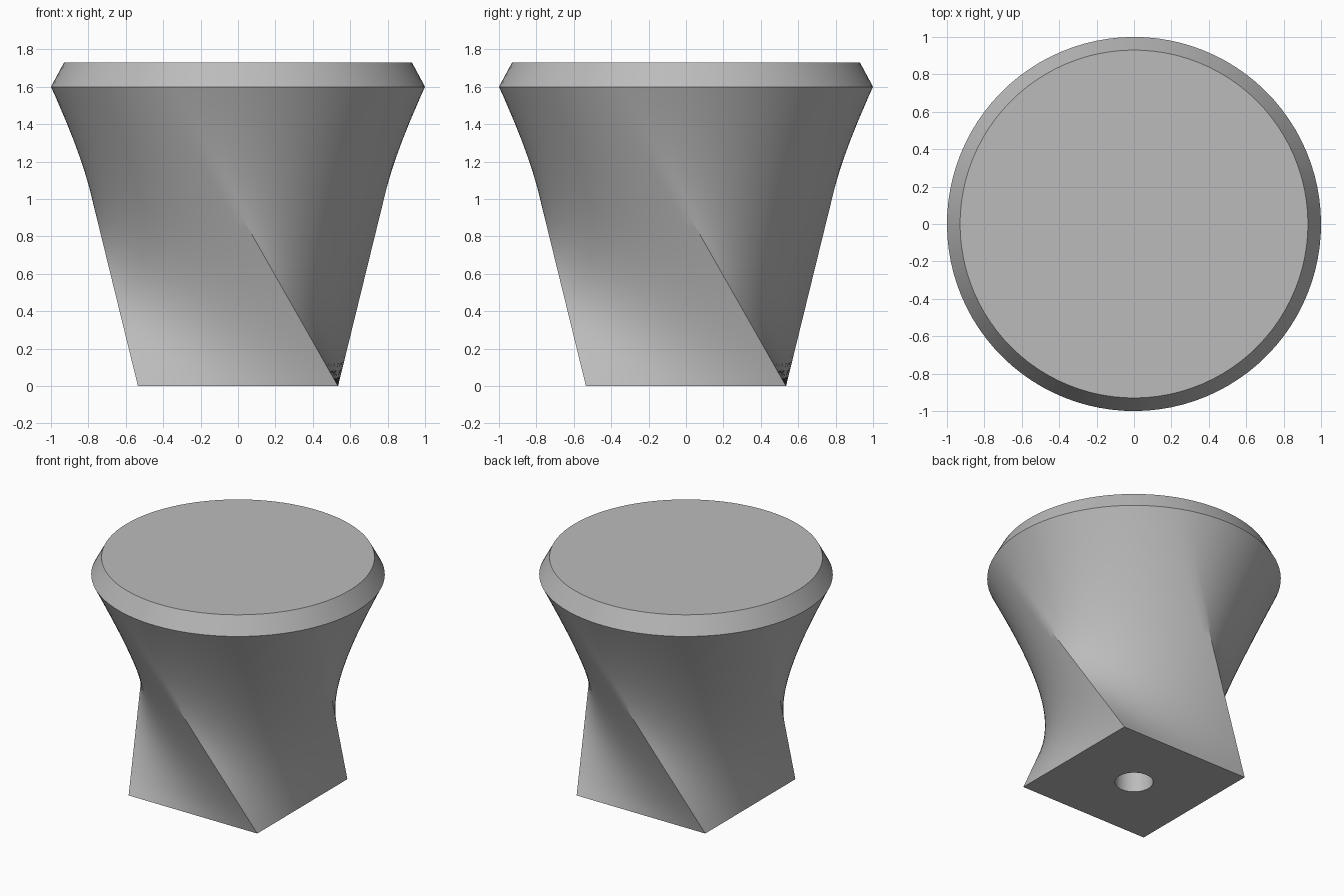
import bpy
import bmesh
from math import cos, sin, pi, radians

if "Cube" in bpy.data.objects:
    bpy.data.objects.remove(bpy.data.objects["Cube"])

PER_SIDE = 24           # segments along each side of the square foot
COUNT = 4 * PER_SIDE
HALF = 0.535            # half width of the square foot
TWIST = radians(67)
RIM_Z, TOP_Z = 1.6, 1.73
HOLE_R, HOLE_DEPTH = 0.13, 0.8
RINGS = 32


def square_point(i):
    """Point on the square foot, counted from its front corner on +x."""
    side, step = divmod(i, PER_SIDE)
    x, y = HALF, HALF * (2 * step / PER_SIDE - 1)
    for _ in range(side):
        x, y = -y, x
    return x, y


def circle_point(i, radius, turn):
    a = -pi / 4 - turn + 2 * pi * i / COUNT
    return radius * cos(a), radius * sin(a)


grey = bpy.data.materials.new("plain grey")
grey.use_nodes = True
colour = (0.5, 0.5, 0.5, 1)
grey.diffuse_color = colour
grey.node_tree.nodes["Principled BSDF"].inputs["Base Color"].default_value = colour

bm = bmesh.new()


def add_ring(points, z):
    return [bm.verts.new((x, y, z)) for x, y in points]


ids = range(COUNT)
square = [square_point(i) for i in ids]
rim = [circle_point(i, 1.0, TWIST) for i in ids]
hole = [circle_point(i, HOLE_R, 0) for i in ids]

# Shaft hole, from its closed end down to the foot
rings = [add_ring(hole, HOLE_DEPTH), add_ring(hole, 0)]

# Twisted body: straight lines from the square foot to the turned round rim
for k in range(RINGS + 1):
    t = k / RINGS
    points = [(a[0] * (1 - t) + b[0] * t, a[1] * (1 - t) + b[1] * t)
              for a, b in zip(square, rim)]
    rings.append(add_ring(points, RIM_Z * t))

# Chamfer up to the flat top
rings.append(add_ring([circle_point(i, 0.93, TWIST) for i in ids], TOP_Z))

for low, high in zip(rings, rings[1:]):
    for i in ids:
        j = (i + 1) % COUNT
        bm.faces.new((low[i], low[j], high[j], high[i]))
bm.faces.new(rings[-1])
bm.faces.new(rings[0][::-1])
bmesh.ops.recalc_face_normals(bm, faces=bm.faces)

mesh = bpy.data.meshes.new("twisted_knob")
bm.to_mesh(mesh)
bm.free()
mesh.materials.append(grey)
knob = bpy.data.objects.new("twisted_knob", mesh)
bpy.context.collection.objects.link(knob)

bpy.ops.object.select_all(action="DESELECT")
knob.select_set(True)
bpy.context.view_layer.objects.active = knob
bpy.ops.object.shade_smooth_by_angle(angle=radians(30))
